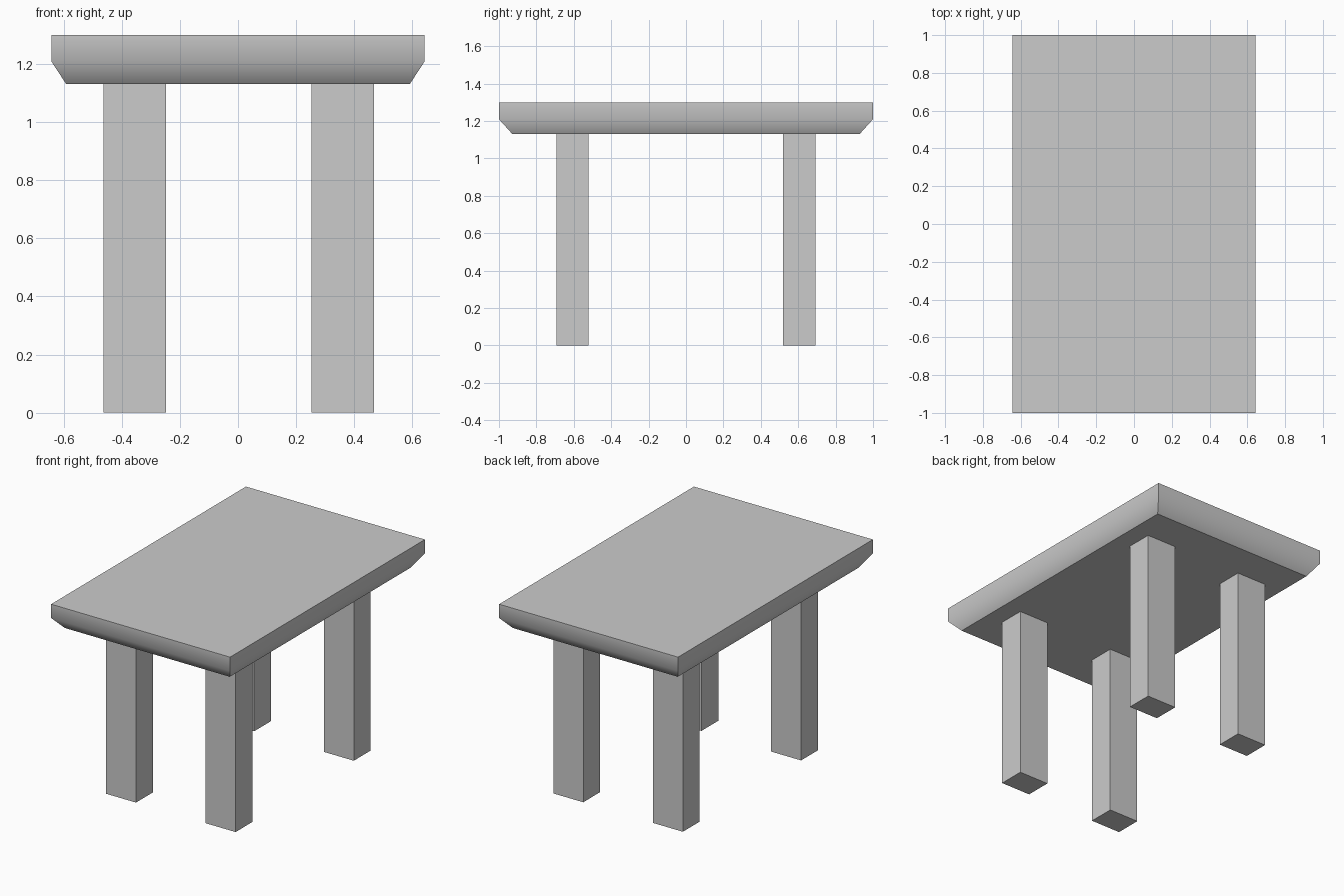
import bpy, bmesh
from math import radians

if "Cube" in bpy.data.objects:
    bpy.data.objects.remove(bpy.data.objects["Cube"])


def make_object(name, bm):
    mesh = bpy.data.meshes.new(name)
    bmesh.ops.recalc_face_normals(bm, faces=bm.faces[:])
    bm.to_mesh(mesh)
    bm.free()
    obj = bpy.data.objects.new(name, mesh)
    bpy.context.collection.objects.link(obj)
    return obj


def stacked_rectangles(name, levels):
    """Loft rectangles given as (half_x, half_y, z), capped at both ends."""
    bm = bmesh.new()
    rings = [[bm.verts.new((sx * hx, sy * hy, z))
              for sx, sy in ((-1, -1), (1, -1), (1, 1), (-1, 1))]
             for hx, hy, z in levels]
    for low, high in zip(rings, rings[1:]):
        for i in range(4):
            j = (i + 1) % 4
            bm.faces.new((low[i], low[j], high[j], high[i]))
    bm.faces.new(rings[0][::-1])
    bm.faces.new(rings[-1])
    return make_object(name, bm)


LEG_TOP = 1.132

# Table top with a bevelled lower rim, softly shaded down each side
top = stacked_rectangles("table_top", [
    (0.592, 0.93, LEG_TOP), (0.643, 1.0, 1.21), (0.643, 1.0, 1.30)])
bpy.context.view_layer.objects.active = top
top.select_set(True)
bpy.ops.object.shade_smooth_by_angle(angle=radians(46))
top.select_set(False)

# Four square-cut legs
for side, x in (("left", -0.355), ("right", 0.361)):
    for end, y in (("front", -0.607), ("back", 0.606)):
        leg = stacked_rectangles(f"{end}_{side}_leg", [
            (0.1075, 0.0865, 0.0), (0.1075, 0.0865, LEG_TOP)])
        leg.location = (x, y, 0)
